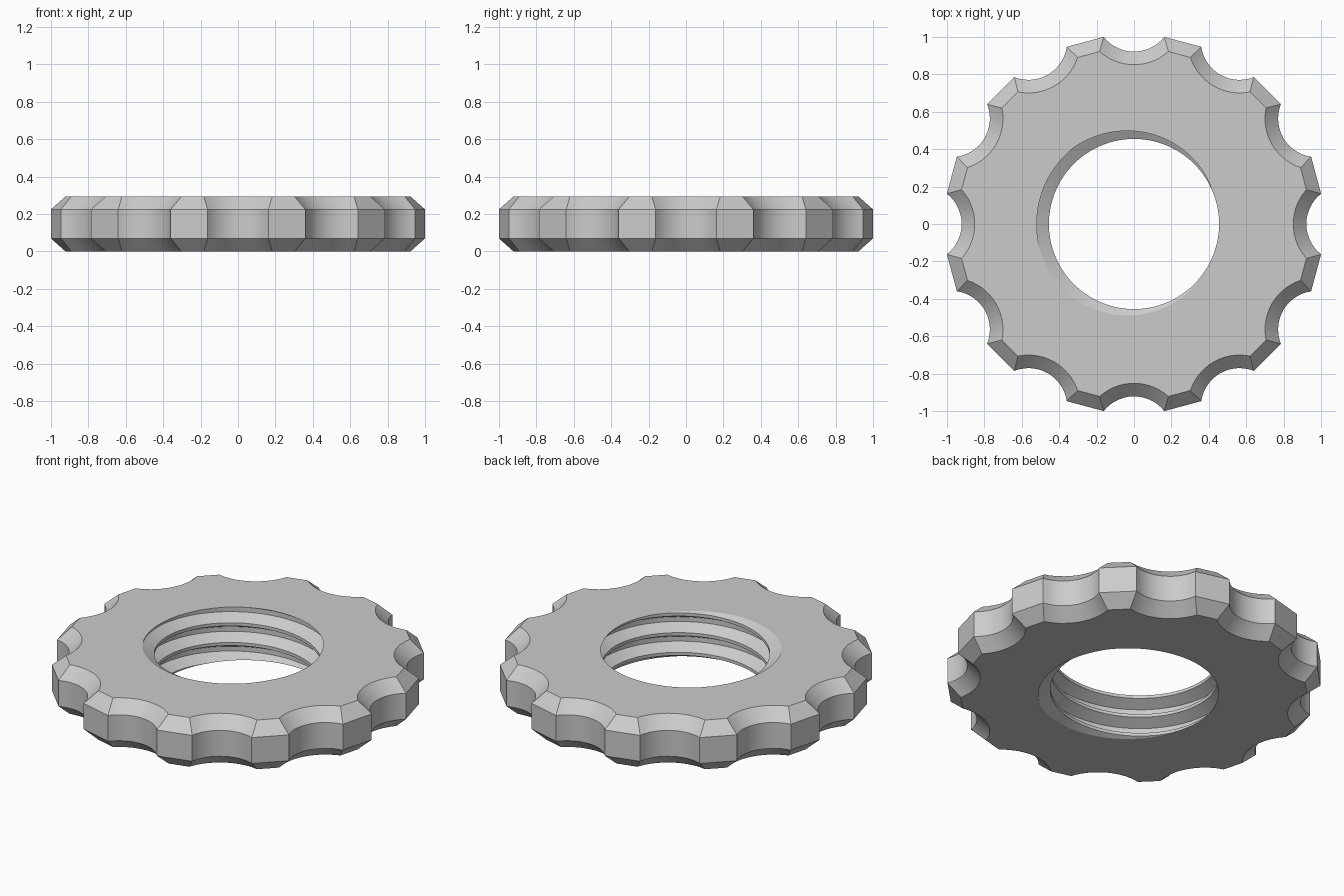
import bpy
import bmesh
from math import sin, cos, acos, radians, pi

cube = bpy.data.objects.get("Cube")
if cube:
    bpy.data.objects.remove(cube, do_unlink=True)

HEIGHT = 0.295
BEVEL = 0.07
LOBES = 12
SCALLOP_CENTRE, SCALLOP_RADIUS = 1.128, 0.2064
LOBE_DISTANCE = 1.008
MINOR, MAJOR, PITCH = 0.455, 0.52, 0.118
STEPS = 96            # thread segments per turn
ARC = 14              # segments per scallop

bm = bmesh.new()


def outline(z, inset):
    """Scalloped ring of vertices, shrunk by an inset."""
    r = SCALLOP_RADIUS + inset
    half = pi / LOBES
    t = acos((SCALLOP_CENTRE * cos(half) - LOBE_DISTANCE + inset) / r) - half
    ring = []
    for k in range(LOBES):
        a = 2 * half * k
        for i in range(ARC + 1):
            s = t * (2 * i / ARC - 1)
            x, y = SCALLOP_CENTRE - r * cos(s), r * sin(s)
            ring.append(bm.verts.new((x * cos(a) - y * sin(a),
                                      x * sin(a) + y * cos(a), z)))
    return ring


def bridge(lower, upper, closed=True):
    """Quads between two rows of vertices."""
    n = len(lower)
    for i in range(n if closed else n - 1):
        j = (i + 1) % n
        bm.faces.new((lower[i], lower[j], upper[j], upper[i]))


# Helical thread: crest, lower flank, root and upper flank swept up the bore
profile = [(-0.43, MINOR), (-0.12, MAJOR), (0.12, MAJOR), (0.41, MINOR), (0.57, MINOR)]
start = radians(171)  # groove centre on the top face
rows = []
for i in range(-5 * STEPS, 2 * STEPS + 1):
    a = start + 2 * pi * i / STEPS
    rows.append([bm.verts.new((r * cos(a), r * sin(a),
                               HEIGHT + PITCH * (i / STEPS + f)))
                 for f, r in profile])
for a, b in zip(rows, rows[1:]):
    bridge(a, b, closed=False)
bmesh.ops.remove_doubles(bm, verts=bm.verts[:], dist=1e-5)

# Trim the thread flush with both faces of the nut
for z, up in ((HEIGHT, 1), (0, -1)):
    bmesh.ops.bisect_plane(bm, geom=bm.verts[:] + bm.edges[:] + bm.faces[:],
                           dist=1e-6, plane_co=(0, 0, z), plane_no=(0, 0, up),
                           clear_outer=True)
bmesh.ops.remove_doubles(bm, verts=bm.verts[:], dist=1e-5)

# Scalloped rim with bevelled top and bottom
rings = [outline(z, d) for z, d in ((0, BEVEL), (BEVEL, 0),
                                    (HEIGHT - BEVEL, 0), (HEIGHT, BEVEL))]
for a, b in zip(rings, rings[1:]):
    bridge(a, b)

# Flat faces between the rim and the thread
for z, up in ((HEIGHT, 1), (0, -1)):
    border = [e for e in bm.edges if e.is_boundary
              and all(abs(v.co.z - z) < 1e-4 for v in e.verts)]
    bmesh.ops.triangle_fill(bm, edges=border, use_beauty=True, normal=(0, 0, up))
bmesh.ops.recalc_face_normals(bm, faces=bm.faces[:])

mesh = bpy.data.meshes.new("scalloped_nut")
bm.to_mesh(mesh)
bm.free()
nut = bpy.data.objects.new("scalloped_nut", mesh)
bpy.context.collection.objects.link(nut)

# Plain grey finish
grey = bpy.data.materials.new("light_grey")
grey.use_nodes = True
colour = (0.6, 0.6, 0.6, 1)
grey.diffuse_color = colour
grey.node_tree.nodes["Principled BSDF"].inputs["Base Color"].default_value = colour
mesh.materials.append(grey)

bpy.ops.object.select_all(action='DESELECT')
nut.select_set(True)
bpy.context.view_layer.objects.active = nut
bpy.ops.object.shade_smooth_by_angle(angle=radians(25))
